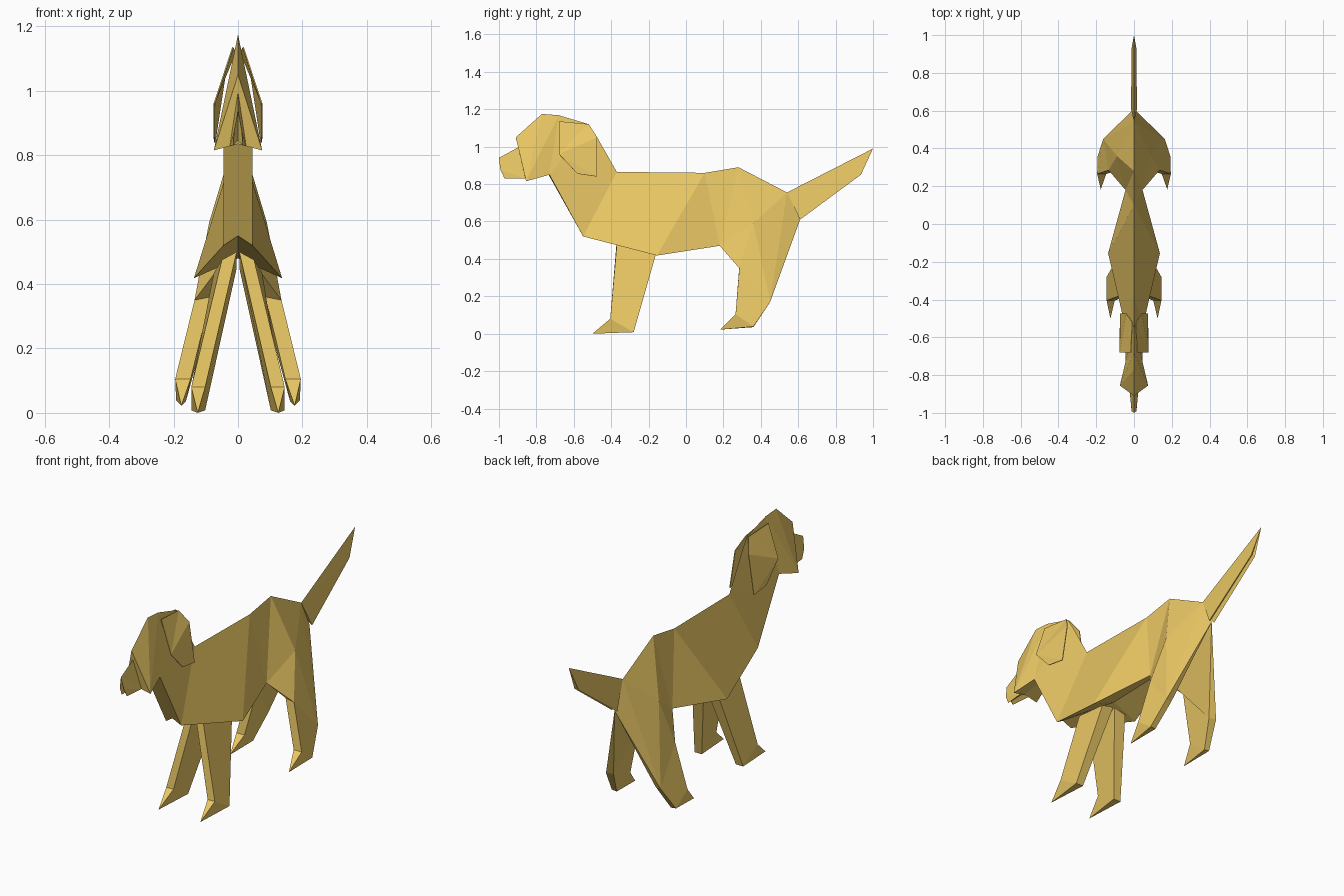
import bpy, bmesh

if "Cube" in bpy.data.objects:
    bpy.data.objects.remove(bpy.data.objects["Cube"])

gold = bpy.data.materials.new("gold_paper")
gold.diffuse_color = (0.83, 0.58, 0.13, 1)
gold.use_nodes = True
gold.node_tree.nodes["Principled BSDF"].inputs["Base Color"].default_value = gold.diffuse_color


def folded(name, pts, faces, thickness=0):
    """Fold facets between lettered points on the +x side and mirror them to -x."""
    bm = bmesh.new()
    for side in (1, -1):
        v = {k: bm.verts.new((side * x, y, z)) for k, (x, y, z) in pts.items()}
        for f in faces.split():
            bm.faces.new([v[k] for k in f][::side])
    bmesh.ops.remove_doubles(bm, verts=bm.verts, dist=0.0005)
    bmesh.ops.recalc_face_normals(bm, faces=bm.faces)
    me = bpy.data.meshes.new(name)
    bm.to_mesh(me)
    bm.free()
    me.materials.append(gold)
    ob = bpy.data.objects.new(name, me)
    bpy.context.collection.objects.link(ob)
    if thickness:
        mod = ob.modifiers.new("paper", 'SOLIDIFY')
        mod.thickness = thickness
        mod.offset = 0
    return ob


# joints shared by neighbouring parts
nape = (0, -0.475, 1.05)
throat = (0.045, -0.73, 0.85)
throat_mid = (0, -0.735, 0.85)
back = (0, 0.1, 0.86)
waist = (0.045, 0.18, 0.47)
groin = (0, 0.2, 0.49)
tail_root = (0, 0.54, 0.755)

# head: ridge G-H-I-J-P, cheek j
folded("head", {
    'G': (0, -0.91, 1.05), 'H': (0, -0.77, 1.175), 'I': (0, -0.68, 1.168),
    'J': (0, -0.52, 1.12), 'P': nape, 'j': (0.075, -0.855, 0.815),
    's': throat, 'm': (0, -0.86, 0.835), 't': throat_mid},
    "GHj HIj Ijs IJs JPs Gjm jstm sPt")

# muzzle
folded("muzzle", {
    'a': (0, -1, 0.94), 'b': (0, -0.89, 1.0), 'c': (0.012, -0.992, 0.875),
    'd': (0.015, -0.97, 0.83), 'e': (0.025, -0.86, 0.83),
    'f': (0, -0.965, 0.845), 'g': (0, -0.86, 0.845)},
    "abe aec ced acdf degf beg")

# hanging ears, thin sheets
folded("ears", {
    'a': (0.016, -0.68, 1.135), 'b': (0.074, -0.68, 0.96),
    'c': (0.074, -0.58, 0.855), 'd': (0.072, -0.475, 0.84),
    'e': (0.04, -0.475, 1.05), 'f': (0.008, -0.52, 1.12)},
    "abf bef bde bcd", thickness=0.004)

# neck and torso: tent-shaped with a raised belly fold
folded("torso", {
    'P': nape, 'S': (0, -0.37, 0.865), 'A': back, 's': throat, 'm': throat_mid,
    'c': (0.045, -0.55, 0.52), 'd': (0, -0.56, 0.55),
    'E': (0.137, -0.155, 0.418), 'e': (0, -0.155, 0.48),
    'W': waist, 'v': groin},
    "sPS sSc mscd Psm SAEc cEed AWE EWve AvW")

# hindquarters and hind legs: capitals outside, small letters inside
folded("hind_legs", {
    'A': back, 'B': (0, 0.28, 0.89), 'C': tail_root, 'R': (0, 0.61, 0.61),
    'W': waist, 'v': groin, 'Q': (0.09, 0.36, 0.59),
    'H': (0.135, 0.285, 0.35), 'h': (0.085, 0.285, 0.36),
    'K': (0.163, 0.45, 0.17), 'k': (0.125, 0.44, 0.17),
    'L': (0.192, 0.36, 0.038), 'l': (0.162, 0.36, 0.035),
    'N': (0.195, 0.265, 0.105), 'n': (0.147, 0.265, 0.105),
    'T': (0.176, 0.183, 0.022)},
    "ABW BQW BCQ CKQ CRK WQH QKH HKLN NLT WHhv HNnh NTn TLl Tln KklL RKk "
    "hnlk hkRv AWv")

# front legs
folded("front_legs", {
    'F': (0.05, -0.37, 0.475), 'f': (0.004, -0.37, 0.5),
    'K': (0.075, -0.158, 0.435), 'k': (0.004, -0.158, 0.45),
    'N': (0.145, -0.405, 0.08), 'n': (0.102, -0.405, 0.08),
    'L': (0.145, -0.28, 0.008), 'l': (0.102, -0.28, 0.008),
    'T': (0.125, -0.5, 0)},
    "FNnf NTn FKLN NLT TLl Tln KklL fnlk FfkK")

# tail
folded("tail", {
    'a': tail_root, 'b': (0, 1, 0.99), 'c': (0.012, 0.935, 0.85),
    'd': (0.016, 0.61, 0.61), 'e': (0, 0.93, 0.86), 'f': (0, 0.605, 0.625)},
    "abc acd bce cdfe adf")
